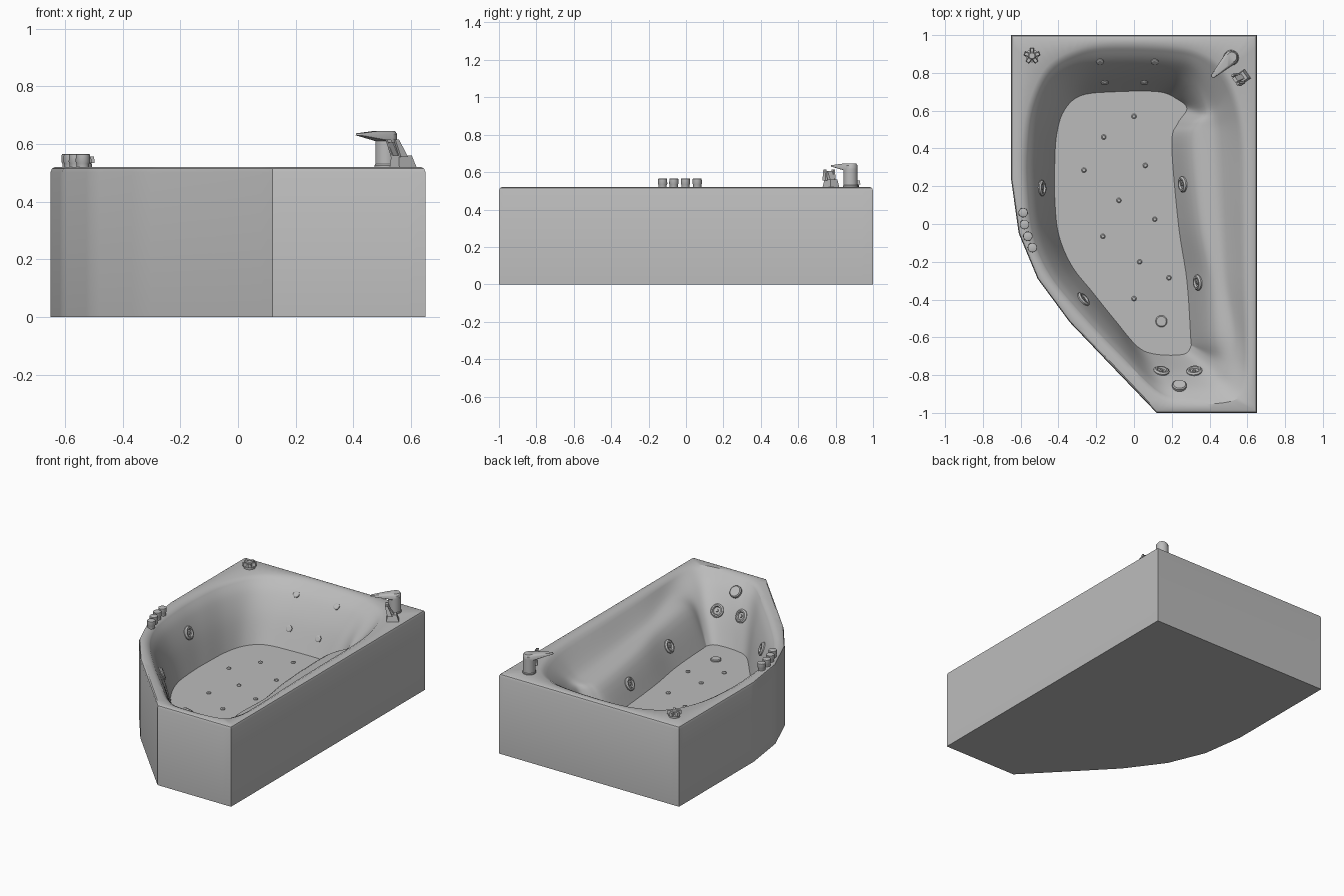
import bpy, bmesh, math
from mathutils import Vector
from mathutils.bvhtree import BVHTree

cube = bpy.data.objects.get("Cube")
if cube:
    bpy.data.objects.remove(cube)

STEPS = 6          # samples between neighbouring outline points
FLOOR, DECK = 0.165, 0.52

grey = bpy.data.materials.new("bath_grey")
grey.use_nodes = True
grey.diffuse_color = (0.5, 0.5, 0.5, 1)
grey.node_tree.nodes["Principled BSDF"].inputs["Base Color"].default_value = (0.5, 0.5, 0.5, 1)


def finish(name, bm, angle=32):
    """Turn a bmesh into a shaded, coloured object."""
    bmesh.ops.recalc_face_normals(bm, faces=bm.faces[:])
    mesh = bpy.data.meshes.new(name)
    bm.to_mesh(mesh)
    bm.free()
    mesh.materials.append(grey)
    obj = bpy.data.objects.new(name, mesh)
    bpy.context.collection.objects.link(obj)
    bpy.ops.object.select_all(action='DESELECT')
    obj.select_set(True)
    bpy.context.view_layer.objects.active = obj
    bpy.ops.object.shade_smooth_by_angle(angle=math.radians(angle))
    return obj


def spline(a, b, c, d, t):
    """Point on a Catmull-Rom segment between b and c."""
    return b + 0.5 * t * (c - a + t * (2 * a - 5 * b + 4 * c - d + t * (3 * (b - c) + d - a)))


def smooth_loop(points):
    n = len(points)
    return [spline(points[i - 1], points[i], points[(i + 1) % n], points[(i + 2) % n], s / STEPS)
            for i in range(n) for s in range(STEPS)]


def straight_loop(points):
    n = len(points)
    return [points[i].lerp(points[(i + 1) % n], s / STEPS) for i in range(n) for s in range(STEPS)]


def loft(bm, rows):
    """Bridge closed rows of points and cap both ends."""
    rings = [[bm.verts.new(p) for p in row] for row in rows]
    for low, high in zip(rings, rings[1:]):
        for i in range(len(low)):
            bm.faces.new((low[i - 1], low[i], high[i], high[i - 1]))
    bm.faces.new(rings[0])
    bm.faces.new(rings[-1])


def lathe(name, profile, place, normal=(0, 0, 1), sides=20):
    """Round part from (radius, height) pairs, standing along a normal."""
    turn = Vector((0, 0, 1)).rotation_difference(Vector(normal))
    rows = [[Vector(place) + turn @ Vector((r * math.cos(a), r * math.sin(a), h))
             for a in (math.tau * k / sides for k in range(sides))] for r, h in profile]
    bm = bmesh.new()
    loft(bm, rows)
    return finish(name, bm)


def hull(name, points):
    bm = bmesh.new()
    for p in points:
        bm.verts.new(p)
    bmesh.ops.convex_hull(bm, input=bm.verts[:])
    return finish(name, bm)


def plate(x, y, z, wide, deep, angle=0):
    """Four corners of a turned rectangle, for hulls."""
    c, s = math.cos(angle), math.sin(angle)
    return [(x + c * u - s * v, y + s * u + c * v, z)
            for u in (-wide / 2, wide / 2) for v in (-deep / 2, deep / 2)]


def disc(x, y, z, r):
    return [(x + r * math.cos(k * math.tau / 20), y + r * math.sin(k * math.tau / 20), z) for k in range(20)]


# Matching outlines: outer wall, rim of the basin, edge of the floor
outer = [(.65, -.62), (.65, -.3), (.65, 0), (.65, .4), (.65, .65), (.65, 1), (.4, 1), (.2, 1),
         (-.1, 1), (-.3, 1), (-.65, 1), (-.65, .7), (-.65, .4), (-.65, .23), (-.61, -.05),
         (-.51, -.29), (-.34, -.52), (-.12, -.75), (.12, -1), (.3, -1), (.65, -1), (.65, -.85)]
rim = [(.59, -.62), (.58, -.3), (.575, 0), (.57, .4), (.54, .62), (.47, .79), (.36, .88), (.2, .92),
       (-.12, .93), (-.3, .9), (-.45, .81), (-.54, .62), (-.57, .4), (-.57, .2), (-.54, -.06),
       (-.45, -.27), (-.28, -.48), (-.06, -.71), (.14, -.9), (.3, -.93), (.51, -.92), (.58, -.82)]
floor = [(.3, -.6), (.28, -.3), (.235, 0), (.2, .42), (.23, .53), (.28, .61), (.23, .66), (.13, .7),
         (-.1, .7), (-.28, .68), (-.37, .6), (-.41, .47), (-.42, .3), (-.42, .15), (-.4, -.05),
         (-.33, -.22), (-.22, -.36), (-.1, -.51), (.02, -.65), (.12, -.69), (.26, -.69), (.3, -.65)]
# Arm bench along the left wall: front ridge and the crease behind it
ridge = [(.41, -.6, .38), (.39, -.3, .36), (.34, 0, .35), (.3, .42, .33), (.32, .53, .33), (.36, .6, .33)]
crease = [(.53, -.6, .44), (.49, -.3, .41), (.465, 0, .39), (.44, .42, .38), (.43, .55, .38), (.41, .65, .39)]

outer = [Vector((x, y, 0)) for x, y in outer]
rim = [Vector((x, y, DECK - 0.013)) for x, y in rim]
floor = [Vector((x, y, FLOOR)) for x, y in floor]


def wall(t):
    """Outline part way up the basin wall, steeper near the floor."""
    row = []
    for low, high in zip(floor, rim):
        p = low.lerp(high, t)
        p.z = low.z + (high.z - low.z) * (t + 0.6 * t * (1 - t))
        row.append(p)
    return row


lower, upper = wall(0.35), wall(0.7)
lower[:len(ridge)] = map(Vector, ridge)
upper[:len(crease)] = map(Vector, crease)

# Bath shell: outside, rounded deck, then down the basin wall to the floor
side = straight_loop(outer)
edge = smooth_loop(rim)
rows = [side, [p + Vector((0, 0, DECK - 0.018)) for p in side],
        [Vector((p.x * 0.992, p.y * 0.994, DECK - 0.005)) for p in side],
        [Vector((p.x * 0.975, p.y * 0.983, DECK)) for p in side]]
lip = []
for p, q in zip(edge, side):
    out = Vector((q.x - p.x, q.y - p.y, 0)).normalized() * 0.025
    lip.append(Vector((p.x + out.x, p.y + out.y, DECK)))
rows.append(lip)
levels = [edge, smooth_loop(upper), smooth_loop(lower), smooth_loop(floor)]
for k in range(3):
    group = [levels[max(k - 1, 0)], levels[k], levels[k + 1], levels[min(k + 2, 3)]]
    for s in range(5):
        rows.append([spline(*column, s / 5) for column in zip(*group)])
rows.append(levels[-1])
shell = bmesh.new()
loft(shell, rows)
bmesh.ops.recalc_face_normals(shell, faces=shell.faces[:])
surface = BVHTree.FromBMesh(shell)
finish("bath_shell", shell)


def on_basin(name, profile, spots):
    """Set round fittings on the basin surface below each spot."""
    for x, y in spots:
        place, normal, _, _ = surface.ray_cast(Vector((x, y, 2)), Vector((0, 0, -1)))
        if normal.z < 0:
            normal = -normal
        lathe(name, profile, place, normal)


# Whirlpool jets, air nozzles and drains
jet = [(.042, -.01), (.042, .006), (.034, .014), (.026, .014), (.022, .004), (.01, .004), (.008, .01)]
on_basin("wall_jet", jet, [(-.49, .19), (-.27, -.4), (.26, .21), (.34, -.31), (.145, -.78), (.32, -.78)])
cap = [(.038, -.01), (.038, .012), (.032, .018)]
on_basin("overflow_cap", cap, [(.24, -.86)])
on_basin("back_jet", [(.02, -.01), (.02, .006), (.014, .01)],
         [(-.18, .86), (.11, .86), (-.155, .75), (.055, .75)])
on_basin("air_nozzle", [(.013, -.005), (.013, .004), (.008, .009)],
         [(0, .57), (-.16, .46), (.06, .31), (-.265, .285), (-.08, .125), (.11, .025),
          (-.165, -.065), (.03, -.2), (.185, -.285), (0, -.395)])
on_basin("floor_drain", [(.031, -.005), (.031, .008), (.026, .012)], [(.145, -.515)])

# Row of control knobs on the right deck
for x, y in [(-.587, .06), (-.58, -.003), (-.562, -.065), (-.538, -.125)]:
    lathe("control_knob", [(.022, -.005), (.022, .012), (.025, .018), (.024, .044), (.02, .046)], (x, y, DECK))

# Star handle in the back right corner
lathe("star_handle_base", [(.034, -.005), (.034, .012), (.022, .016), (.02, .036), (.015, .04)], (-.54, .89, DECK))
for k in range(5):
    a = math.tau * (k + 0.25) / 5
    x, y = -.54 + .022 * math.cos(a), .89 + .022 * math.sin(a)
    hull("star_handle_lobe", plate(x, y, DECK + .014, .04, .022, a) + plate(x, y, DECK + .036, .036, .016, a))

# Mixer tap with a tapered lever
lathe("tap_body", [(.041, -.005), (.041, .006), (.038, .01), (.038, .1)], (.514, .88, DECK))
hull("tap_lever", disc(.514, .88, .61, .038) + disc(.514, .88, .635, .037) + disc(.518, .884, .645, .026)
     + disc(.49, .856, .645, .02) + disc(.42, .786, .63, .012) + disc(.42, .786, .637, .01))

# Hand shower holder: base block, leaning stem and two prongs
lean = math.radians(35)
hull("holder_base", plate(.573, .775, DECK - .005, .075, .06, lean) + plate(.567, .775, .56, .055, .045, lean))
hull("holder_stem", plate(.567, .775, .55, .04, .03, lean) + plate(.535, .765, .605, .016, .03, lean))
for s in (-1, 1):
    x, y = .545 - s * .014, .765 + s * .022
    hull("holder_prong", plate(x + .015, y, .555, .03, .012, lean) + plate(x - .01, y, .615, .016, .01, lean))
